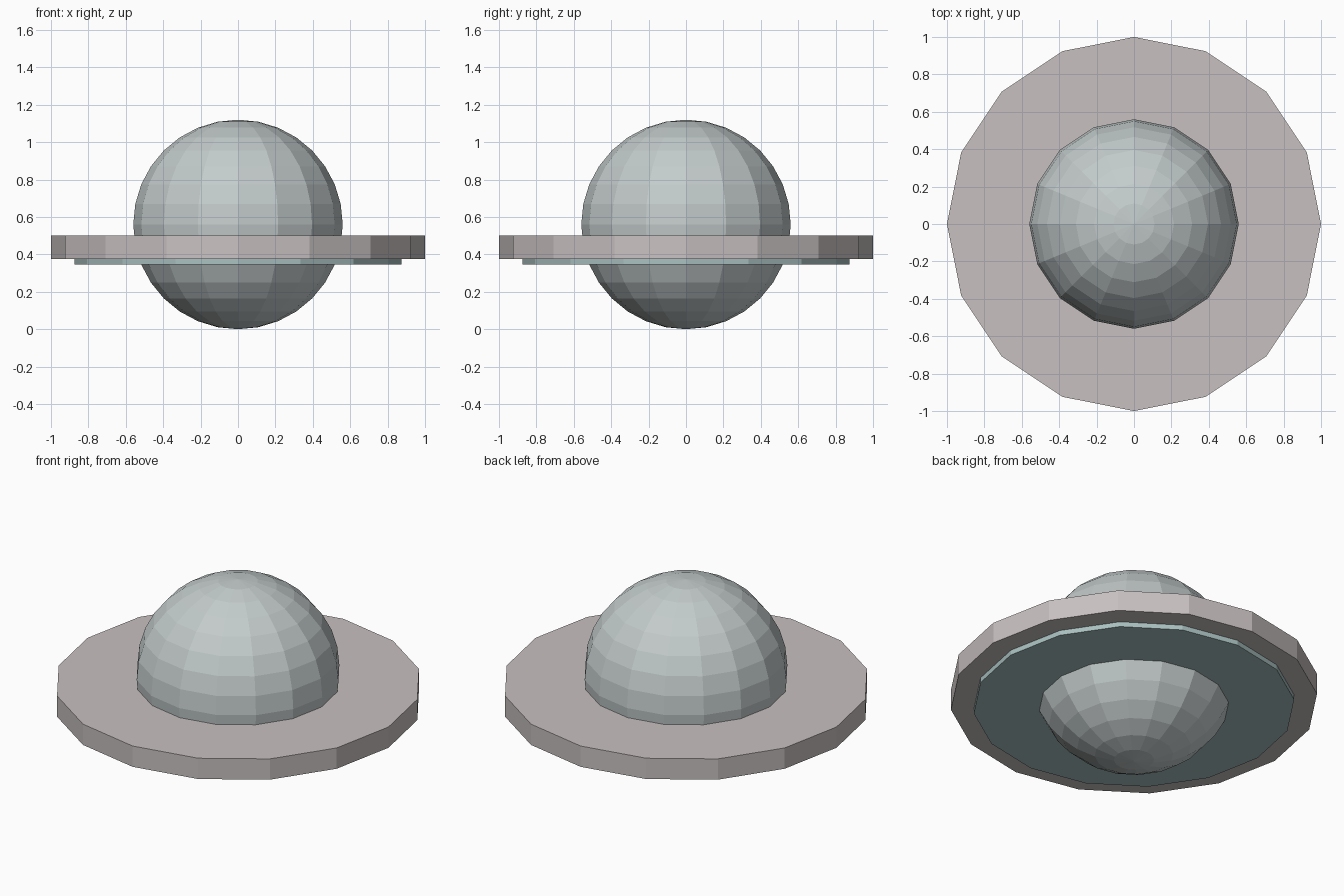
import bpy

if "Cube" in bpy.data.objects:
    bpy.data.objects.remove(bpy.data.objects["Cube"])

SIDES = 16


def tint(obj, rgb):
    mat = bpy.data.materials.new(obj.name + "_paint")
    mat.diffuse_color = (*rgb, 1)
    mat.use_nodes = True
    mat.node_tree.nodes["Principled BSDF"].inputs["Base Color"].default_value = mat.diffuse_color
    obj.data.materials.append(mat)


def disc(name, radius, z0, z1, rgb):
    bpy.ops.mesh.primitive_cylinder_add(vertices=SIDES, radius=radius, depth=z1 - z0,
                                        location=(0, 0, (z0 + z1) / 2))
    obj = bpy.context.object
    obj.name = name
    tint(obj, rgb)


# Faceted globe passing through the discs
bpy.ops.mesh.primitive_uv_sphere_add(segments=SIDES, ring_count=16, radius=0.56,
                                     location=(0, 0, 0.56))
globe = bpy.context.object
globe.name = "globe"
tint(globe, (0.55, 0.60, 0.60))

# Wide outer ring and the thinner plate below it
disc("saucer_rim", 1.0, 0.375, 0.50, (0.58, 0.53, 0.53))
disc("underside_plate", 0.875, 0.345, 0.38, (0.40, 0.53, 0.53))
